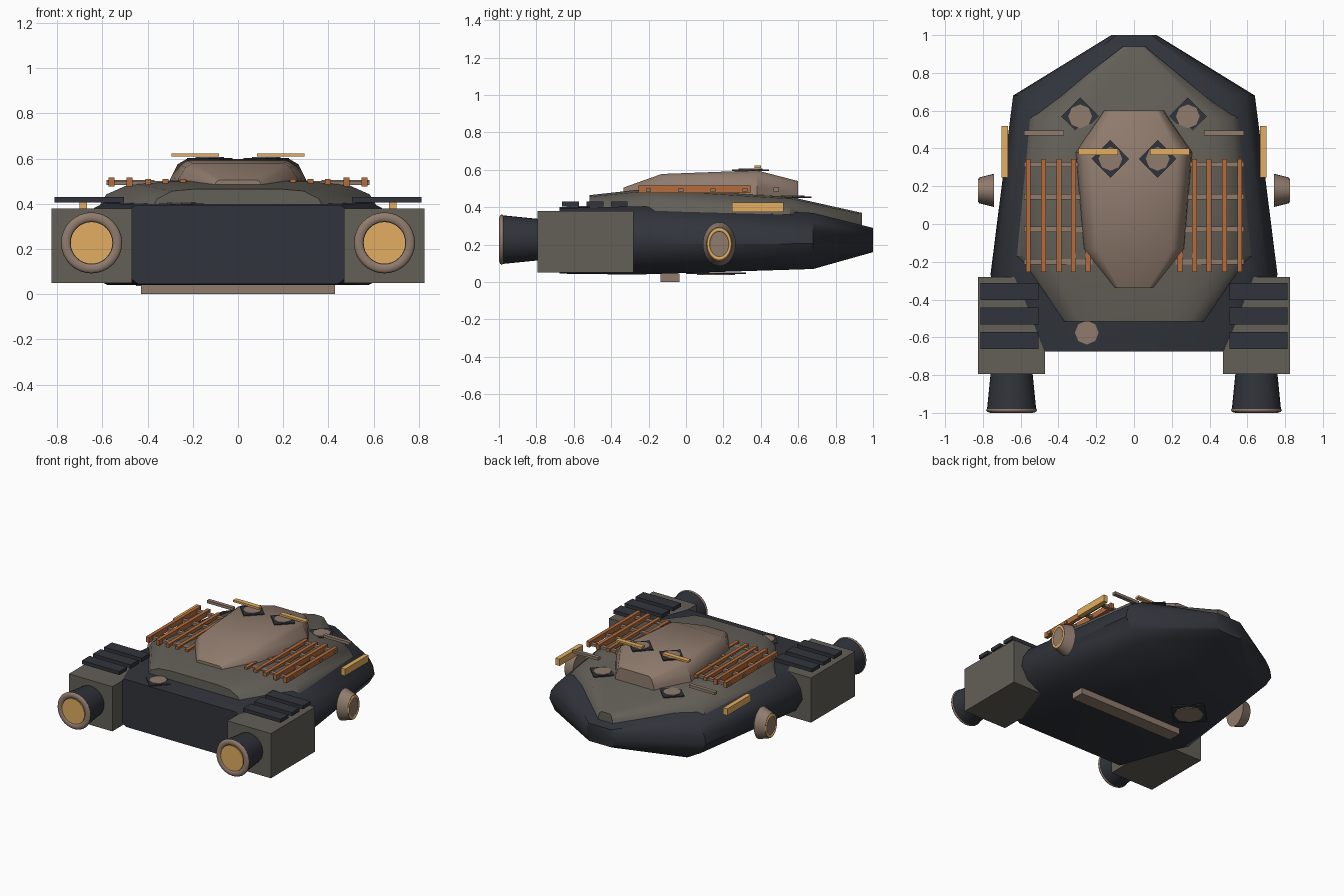
import bpy, bmesh, math
from mathutils import Vector

if "Cube" in bpy.data.objects:
    bpy.data.objects.remove(bpy.data.objects["Cube"])


def material(name, r, g, b):
    m = bpy.data.materials.new(name)
    m.diffuse_color = (r, g, b, 1)
    m.use_nodes = True
    m.node_tree.nodes["Principled BSDF"].inputs["Base Color"].default_value = m.diffuse_color
    return m


DARK = material("dark_blue", 0.030, 0.034, 0.043)
OLIVE = material("olive_grey", 0.125, 0.115, 0.098)
BROWN = material("dusty_brown", 0.28, 0.20, 0.155)
RUST = material("rust_orange", 0.45, 0.15, 0.045)
GOLD = material("gold", 0.76, 0.42, 0.12)


def finish(ob, name, mat, smooth=None):
    ob.name = name
    ob.data.materials.append(mat)
    if smooth:
        bpy.ops.object.select_all(action='DESELECT')
        ob.select_set(True)
        bpy.context.view_layer.objects.active = ob
        bpy.ops.object.shade_smooth_by_angle(angle=math.radians(smooth))
    return ob


def from_bmesh(bm, name, mat, smooth=None):
    bmesh.ops.recalc_face_normals(bm, faces=bm.faces)
    me = bpy.data.meshes.new(name)
    bm.to_mesh(me)
    bm.free()
    ob = bpy.data.objects.new(name, me)
    bpy.context.collection.objects.link(ob)
    return finish(ob, name, mat, smooth)


def loft(name, stations, profile, mat, smooth):
    """stations: (y, half width, z bottom, z top); profile: right half (width part, height part)."""
    bm = bmesh.new()
    rings = []
    full = profile + [(-u, v) for u, v in reversed(profile)]
    for y, w, zb, zt in stations:
        rings.append([bm.verts.new((u * w, y, zb + v * (zt - zb))) for u, v in full])
    n = len(full)
    for a, b in zip(rings, rings[1:]):
        for i in range(n):
            j = (i + 1) % n
            bm.faces.new((a[i], a[j], b[j], b[i]))
    bm.faces.new(rings[0])
    bm.faces.new(rings[-1])
    return from_bmesh(bm, name, mat, smooth)


def box(name, x, y, z, mat):
    """x, y, z are (low, high) ranges."""
    bm = bmesh.new()
    bmesh.ops.create_cube(bm, size=1)
    for v in bm.verts:
        v.co = Vector([(r[0] + r[1]) / 2 + c * (r[1] - r[0]) for r, c in zip((x, y, z), v.co)])
    return from_bmesh(bm, name, mat)


def cone(name, loc, r1, r2, depth, mat, rot=(0, 0, 0), n=32, scale=(1, 1, 1), smooth=30):
    bpy.ops.mesh.primitive_cone_add(vertices=n, radius1=r1, radius2=r2, depth=depth,
                                    location=loc, rotation=rot)
    ob = bpy.context.object
    ob.scale = scale
    return finish(ob, name, mat, smooth)


def ring(name, loc, major, minor, mat, rot, scale=(1, 1, 1)):
    bpy.ops.mesh.primitive_torus_add(major_segments=32, minor_segments=8, major_radius=major,
                                     minor_radius=minor, location=loc, rotation=rot)
    ob = bpy.context.object
    ob.scale = scale
    return finish(ob, name, mat, 60)


def hatch(name, x, y, z, s=1.0, up=1):
    cone(name + "_plate", (x, y, z), 0.1 * s, 0.1 * s, 0.008, DARK, n=4)
    cone(name + "_disc", (x, y, z + 0.004 * up), 0.063 * s, 0.063 * s, 0.010, BROWN, n=8)


# Main hull, upper deck and canopy
loft("hull",
     [(1.0, 0.12, 0.16, 0.29), (0.68, 0.64, 0.07, 0.37), (-0.27, 0.76, 0.04, 0.405),
      (-0.675, 0.58, 0.045, 0.395)],
     [(0.76, 0), (0.93, 0.2), (1, 0.45), (0.98, 0.65), (0.92, 0.84), (0.78, 1)], DARK, 40)
loft("upper_deck",
     [(0.94, 0.06, 0.29, 0.37), (0.56, 0.55, 0.36, 0.455), (-0.17, 0.62, 0.38, 0.503),
      (-0.515, 0.38, 0.38, 0.465)],
     [(1, 0), (0.94, 0.5), (0.76, 0.9), (0.5, 1)], OLIVE, 35)
loft("canopy",
     [(0.60, 0.16, 0.43, 0.54), (0.38, 0.31, 0.45, 0.597), (-0.13, 0.27, 0.47, 0.578),
      (-0.335, 0.11, 0.46, 0.505)],
     [(1, 0), (0.97, 0.4), (0.86, 0.85), (0.74, 1)], BROWN, 35)

# Belly skid
box("belly_skid", (-0.43, 0.43), (-0.135, -0.035), (0.0, 0.045), BROWN)

# Hatches
for s in (-1, 1):
    hatch("front_hatch", s * 0.285, 0.57, 0.453)
    hatch("canopy_hatch", s * 0.125, 0.345, 0.599)
hatch("rear_hatch", -0.25, -0.575, 0.398)
hatch("belly_hatch", -0.35, 0.16, 0.046, 1.6, -1)

for s in (-1, 1):
    def span(a, b):
        return tuple(sorted((s * a, s * b)))

    # Roof rack slats and cross bars
    for i, x in enumerate((0.56, 0.48, 0.397, 0.32, 0.243)):
        h = 0.02 if i < 2 else 0.013
        box("rack_slat", span(x - 0.013, x + 0.013), (-0.255, 0.345), (0.497 - h, 0.497 + h), RUST)
    for y in (0.315, 0.145, -0.028, -0.2):
        box("rack_cross_bar", span(0.22, 0.582), (y - 0.014, y + 0.014), (0.483, 0.501), BROWN)
    box("front_cross_bar", span(0.37, 0.582), (0.468, 0.496), (0.485, 0.505), BROWN)

    # Gold trim bars
    box("canopy_bar", span(0.085, 0.295), (0.365, 0.4), (0.609, 0.623), GOLD)
    box("side_panel", span(0.668, 0.702), (0.245, 0.52), (0.375, 0.425), GOLD)

    # Engine pods with cooling fins
    box("engine_pod", span(0.47, 0.825), (-0.795, -0.28), (0.05, 0.38), OLIVE)
    for y in (-0.357, -0.487, -0.617):
        box("cooling_fin", span(0.505, 0.812), (y - 0.045, y + 0.045), (0.405, 0.431), DARK)

    # Main nozzle, local z points to -y
    rot = (math.pi / 2, 0, 0)
    ex, ez = s * 0.648, 0.227
    cone("engine_nozzle", (ex, -0.885, ez), 0.11, 0.131, 0.21, DARK, rot)
    ring("nozzle_rim", (ex, -0.985, ez), 0.113, 0.022, BROWN, rot, (1, 1, 0.65))
    cone("nozzle_glow", (ex, -0.99, ez), 0.092, 0.092, 0.012, GOLD, rot)

    # Oval side thruster, local z points outward
    rot = (0, s * math.pi / 2, 0)
    oval = (1.33, 1, 1)
    cone("side_thruster", (s * 0.78, 0.178, 0.203), 0.088, 0.068, 0.08, BROWN, rot, scale=oval)
    ring("thruster_ring", (s * 0.818, 0.178, 0.203), 0.058, 0.008, GOLD, rot, oval)
